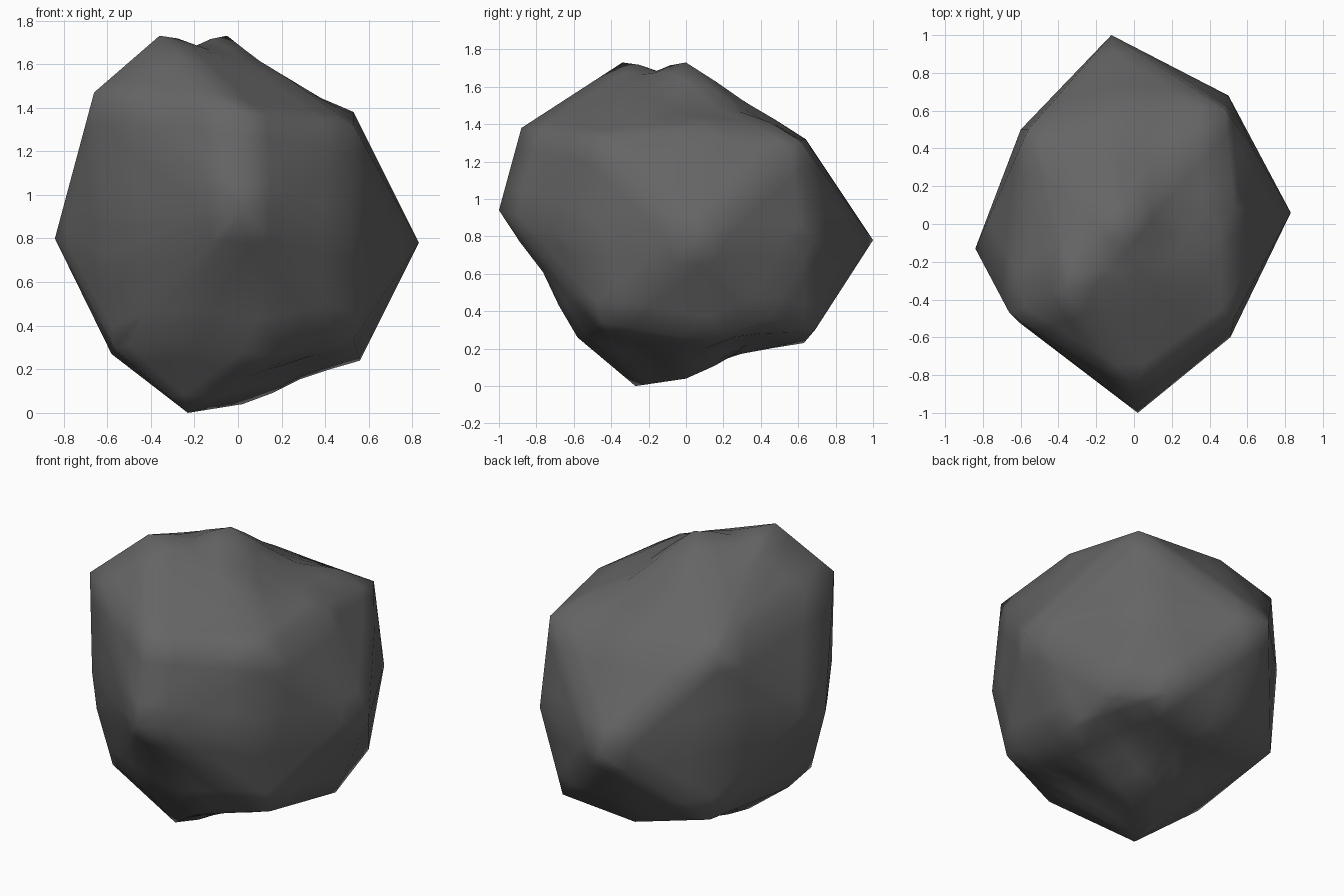
import bpy, bmesh, math
from mathutils import Vector

# Main peaks of the boulder, (x, y, z)
peaks = [
    (-0.36, -0.34, 1.73), (-0.05, 0.00, 1.73),                        # twin summit
    (-0.12, 1.00, 0.78), (0.83, 0.06, 0.78),                          # side points
    (0.02, -1.00, 0.94), (-0.84, -0.13, 0.80),
    (0.50, 0.68, 0.78), (0.51, -0.60, 0.82),                          # girdle corners
    (-0.61, -0.52, 0.90), (-0.60, 0.50, 0.88), (-0.60, -0.49, 0.67),
    (0.48, 0.61, 1.31), (0.53, -0.50, 1.32), (0.63, 0.40, 1.12),      # shoulders
    (-0.66, -0.47, 1.47), (-0.56, 0.50, 1.32),
    (0.00, -0.88, 1.38), (-0.08, 0.64, 1.32),
    (0.53, 0.08, 1.38), (0.25, -0.30, 1.52), (-0.35, 0.28, 1.52),
    (0.56, 0.13, 0.24), (0.55, 0.46, 0.37), (0.34, 0.69, 0.30),       # lower corners
    (-0.10, 0.63, 0.23), (0.53, -0.45, 0.34), (-0.57, -0.38, 0.30),
    (-0.58, -0.15, 0.27), (-0.30, -0.54, 0.33), (-0.53, 0.53, 0.32),
    (0.12, -0.58, 0.26),
    (-0.23, -0.27, 0.00), (0.02, 0.00, 0.04), (-0.28, 0.06, 0.10),    # underside
]

# Wrap the peaks in a faceted skin
bm = bmesh.new()
for p in peaks:
    bm.verts.new(p)
bmesh.ops.convex_hull(bm, input=bm.verts[:])
loose = [v for v in bm.verts if not v.link_faces]
bmesh.ops.delete(bm, geom=loose, context='VERTS')
bmesh.ops.subdivide_edges(bm, edges=bm.edges[:], cuts=3, use_grid_fill=True)

# Press a shallow hollow towards the middle of the stone
middle = Vector((0, 0, 0.87))
def hollow(centre, radius, depth):
    for v in bm.verts:
        d = (v.co - Vector(centre)).length
        if d < radius:
            v.co += (middle - v.co).normalized() * depth * (1 - d / radius)

hollow((-0.20, -0.17, 1.73), 0.16, 0.05)     # saddle between the summits
hollow((0.23, 0.05, 1.56), 0.30, 0.06)       # slope below the summit
hollow((0.18, 0.33, 1.53), 0.28, 0.06)
hollow((0.28, 0.30, 0.15), 0.30, 0.07)       # underside scoops
hollow((-0.04, 0.32, 0.14), 0.27, 0.06)
hollow((0.20, -0.30, 0.14), 0.25, 0.05)
hollow((-0.30, 0.35, 0.17), 0.22, 0.03)
hollow((0.05, -0.80, 0.60), 0.25, 0.03)      # front foot
bmesh.ops.triangulate(bm, faces=bm.faces[:])
bmesh.ops.recalc_face_normals(bm, faces=bm.faces[:])

mesh = bpy.data.meshes.new("boulder")
bm.to_mesh(mesh)
bm.free()
rock = bpy.data.objects.new("boulder", mesh)
bpy.context.collection.objects.link(rock)

# Soft shading over the facets, plain dark grey stone
for f in mesh.polygons:
    f.use_smooth = True
stone = bpy.data.materials.new("dark_stone")
stone.diffuse_color = (0.13, 0.13, 0.13, 1)
mesh.materials.append(stone)
